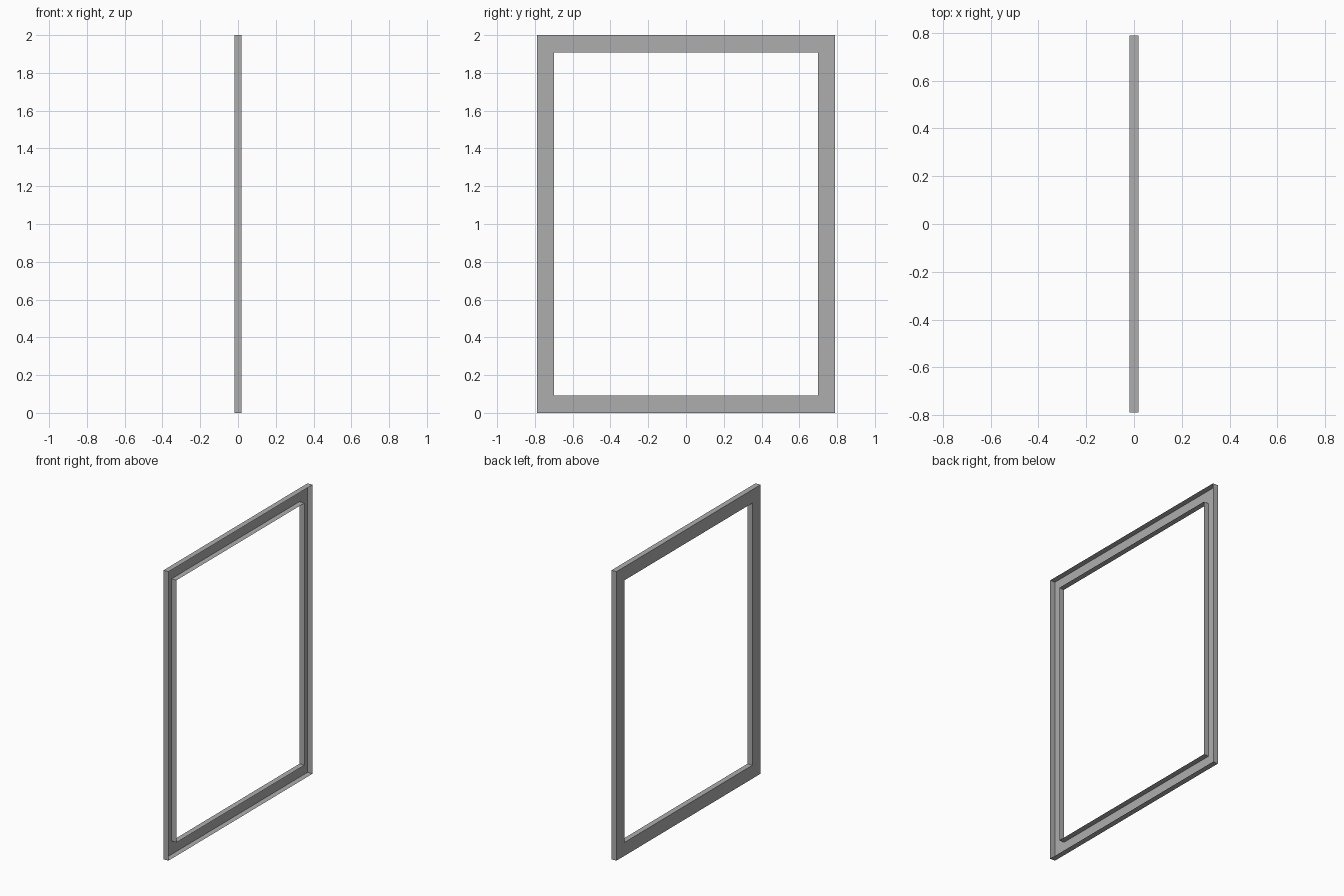
import bpy
import bmesh

if "Cube" in bpy.data.objects:
    bpy.data.objects.remove(bpy.data.objects["Cube"])

DEPTH = 0.019          # half depth of the channel in x
HEIGHT = 2.0
OUTER_Y, OUTER_INSET = 0.788, 0.0
INNER_Y, INNER_INSET = 0.70, 0.093

bm = bmesh.new()


def ring(x, half_y, inset):
    """Rectangular loop of four points in the plane at x."""
    lo, hi = inset, HEIGHT - inset
    return [bm.verts.new((x, y, z)) for y, z in
            ((-half_y, lo), (half_y, lo), (half_y, hi), (-half_y, hi))]


# Thin sheet channel profile: outer wall, back web, inner wall, open towards +x
loops = [
    ring(DEPTH, OUTER_Y, OUTER_INSET),
    ring(-DEPTH, OUTER_Y, OUTER_INSET),
    ring(-DEPTH, INNER_Y, INNER_INSET),
    ring(DEPTH, INNER_Y, INNER_INSET),
]
for a, b in zip(loops, loops[1:]):
    for i in range(4):
        j = (i + 1) % 4
        bm.faces.new((a[i], b[i], b[j], a[j]))

mesh = bpy.data.meshes.new("channel_frame")
bm.to_mesh(mesh)
bm.free()

# Dark grey finish
grey = bpy.data.materials.new("dark_grey")
grey.diffuse_color = (0.42, 0.42, 0.42, 1.0)
grey.use_nodes = True
grey.node_tree.nodes["Principled BSDF"].inputs["Base Color"].default_value = grey.diffuse_color
mesh.materials.append(grey)

frame = bpy.data.objects.new("channel_frame", mesh)
bpy.context.collection.objects.link(frame)
